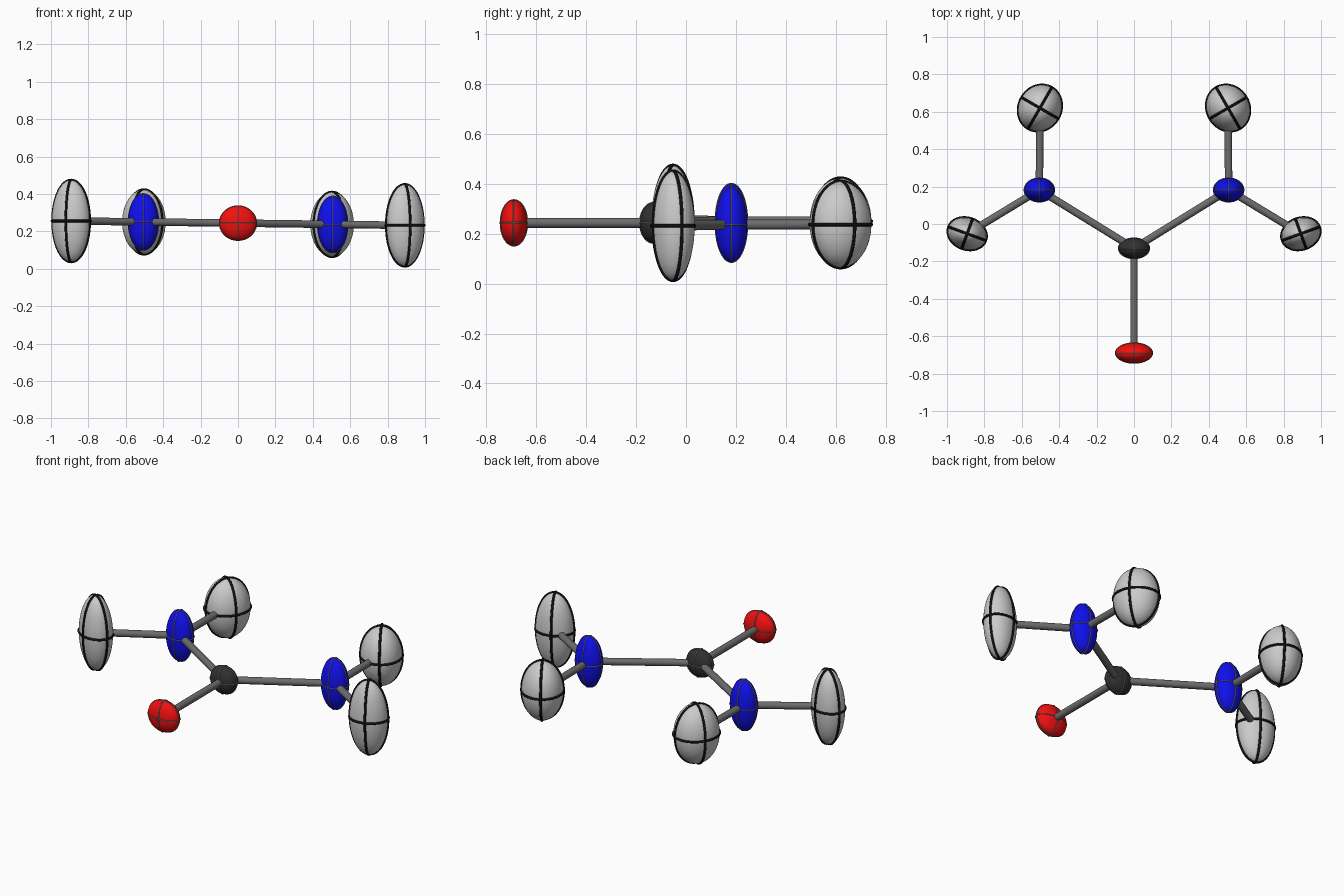
import bpy
from math import radians, sin, cos, tau
from mathutils import Vector

if "Cube" in bpy.data.objects:
    bpy.data.objects.remove(bpy.data.objects["Cube"])


def material(name, rgb):
    m = bpy.data.materials.new(name)
    m.diffuse_color = (*rgb, 1)
    m.use_nodes = True
    m.node_tree.nodes["Principled BSDF"].inputs["Base Color"].default_value = m.diffuse_color
    return m


BLACK = material("black", (0.005, 0.005, 0.005))
CARBON = material("dark_grey", (0.03, 0.03, 0.03))
RED = material("red", (0.9, 0.005, 0.005))
BLUE = material("blue", (0.005, 0.005, 0.85))
SILVER = material("light_grey", (0.55, 0.55, 0.55))
BOND = material("bond_grey", (0.15, 0.15, 0.15))
LINE = material("line_grey", (0.2, 0.2, 0.2))


# Ring of even thickness around one principal section of an ellipsoid
def ring(name, loc, axes, i, j, rot, thick, mat):
    cu = bpy.data.curves.new(name, "CURVE")
    cu.dimensions = "3D"
    cu.bevel_depth = thick
    cu.bevel_resolution = 2
    n = 64
    sp = cu.splines.new("POLY")
    sp.points.add(n - 1)
    sp.use_cyclic_u = True
    for k, p in enumerate(sp.points):
        co = [0, 0, 0]
        co[i] = axes[i] * cos(tau * k / n)
        co[j] = axes[j] * sin(tau * k / n)
        p.co = (*co, 1)
    ob = bpy.data.objects.new(name, cu)
    bpy.context.collection.objects.link(ob)
    ob.location = loc
    ob.rotation_euler.z = rot
    cu.materials.append(mat)
    bpy.ops.object.select_all(action="DESELECT")
    ob.select_set(True)
    bpy.context.view_layer.objects.active = ob
    bpy.ops.object.convert(target="MESH")


# Ellipsoid atom with its three principal rings
def atom(name, loc, axes, mat, angle=0, thick=0.003, line=LINE):
    rot = radians(angle)
    bpy.ops.mesh.primitive_uv_sphere_add(segments=48, ring_count=24, radius=1,
                                         location=loc, rotation=(0, 0, rot))
    ob = bpy.context.object
    ob.name = name
    ob.scale = axes
    ob.data.materials.append(mat)
    bpy.ops.object.shade_smooth()
    for i, j in ((0, 1), (0, 2), (1, 2)):
        ring(name + "_ring", loc, axes, i, j, rot, thick, line)


# Round rod between two atom centres
def bond(name, a, b):
    a, b = Vector(a), Vector(b)
    d = b - a
    bpy.ops.mesh.primitive_cylinder_add(vertices=24, radius=0.02, depth=d.length,
                                        location=(a + b) / 2)
    ob = bpy.context.object
    ob.name = name
    ob.rotation_euler = d.to_track_quat("Z", "Y").to_euler()
    ob.data.materials.append(BOND)
    bpy.ops.object.shade_smooth_by_angle()


# The molecule's plane leans down slightly towards +x
def place(x, y):
    return (x, y, 0.244 - 0.013 * x)


# Centre line
carbon, oxygen = place(0, -0.13), place(0, -0.69)
atom("carbon_atom", carbon, (0.083, 0.055, 0.081), CARBON)
atom("oxygen_atom", oxygen, (0.099, 0.054, 0.092), RED)
bond("carbon_oxygen_bond", carbon, oxygen)

# Left and right arms
for s, side in ((-1, "left"), (1, "right")):
    nitrogen = place(s * 0.506, 0.182)
    back = place(s * 0.503, 0.62)
    outer = place(s * 0.892, -0.052)
    atom(side + "_nitrogen_atom", nitrogen, (0.081, 0.064, 0.151), BLUE)
    atom(side + "_back_hydrogen_atom", back, (0.127, 0.113, 0.173), SILVER,
         90 + s * 30, 0.007, BLACK)
    atom(side + "_outer_hydrogen_atom", outer, (0.106, 0.084, 0.219), SILVER,
         s * 20, 0.007, BLACK)
    bond(side + "_carbon_nitrogen_bond", carbon, nitrogen)
    bond(side + "_back_hydrogen_bond", nitrogen, back)
    bond(side + "_outer_hydrogen_bond", nitrogen, outer)
